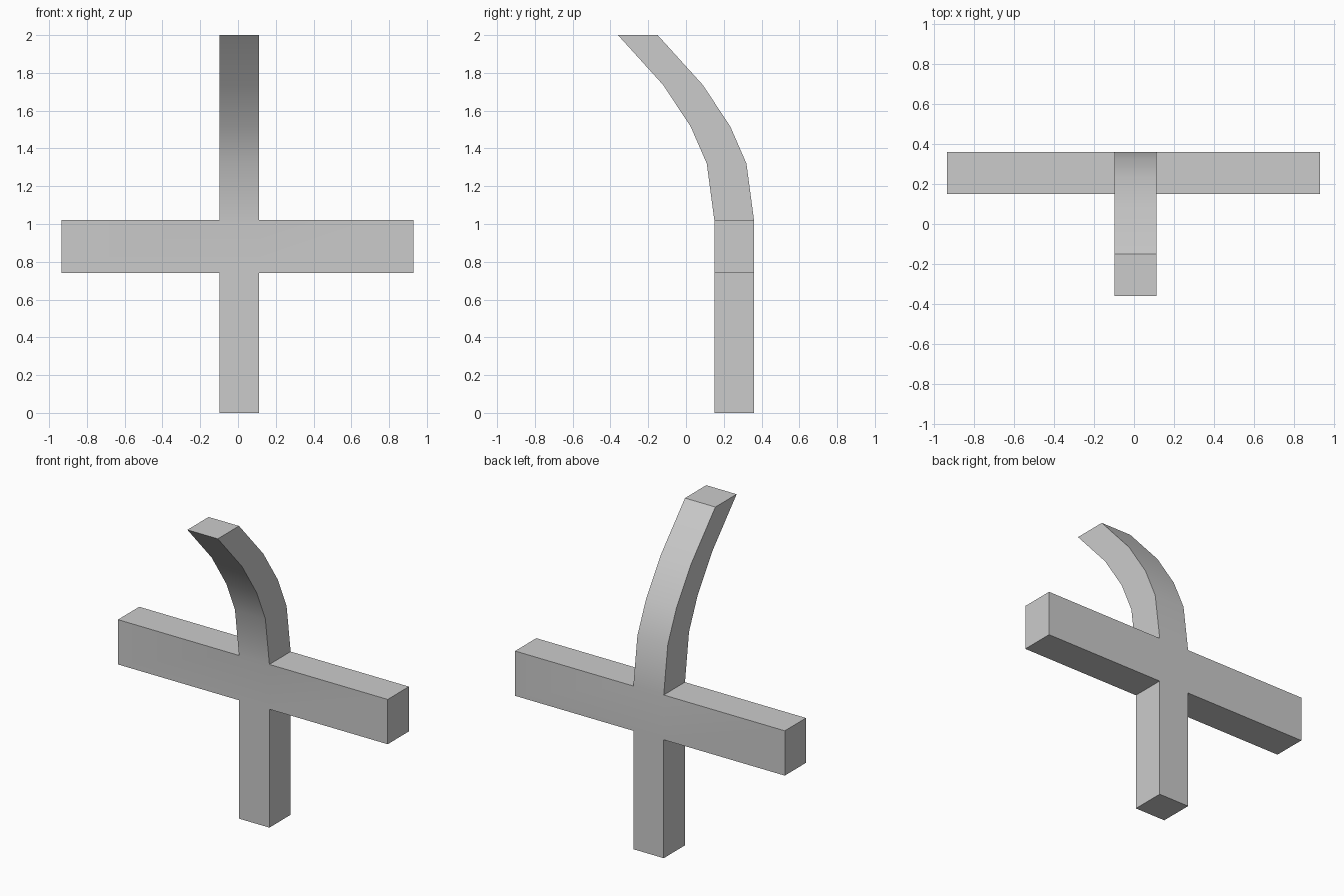
import bpy, bmesh, math
from mathutils import Vector

if "Cube" in bpy.data.objects:
    bpy.data.objects.remove(bpy.data.objects["Cube"])

X0, X1 = -0.098, 0.112        # post width
Y0, Y1 = 0.15, 0.36           # post and bar depth
Z0, Z1 = 0.74, 1.02           # bar height
ARM_L, ARM_R = -0.935, 0.93   # bar ends

grey = bpy.data.materials.new("light grey")
grey.diffuse_color = (0.6, 0.6, 0.6, 1)
grey.use_nodes = True
grey.node_tree.nodes["Principled BSDF"].inputs["Base Color"].default_value = grey.diffuse_color

bm = bmesh.new()

# central block where the post and the bar cross
bmesh.ops.create_cube(bm, size=1)
for v in bm.verts:
    v.co = Vector((X1 if v.co.x > 0 else X0,
                   Y1 if v.co.y > 0 else Y0,
                   Z1 if v.co.z > 0 else Z0))
bm.normal_update()


def face_towards(direction):
    return max(bm.faces, key=lambda f: f.normal.dot(Vector(direction)))


def extrude(face, offset):
    new = bmesh.ops.extrude_discrete_faces(bm, faces=[face])["faces"][0]
    bmesh.ops.translate(bm, verts=new.verts, vec=offset)
    return new


left, right = face_towards((-1, 0, 0)), face_towards((1, 0, 0))
bottom, top = face_towards((0, 0, -1)), face_towards((0, 0, 1))

# two arms and the lower post
extrude(left, (ARM_L - X0, 0, 0))
extrude(right, (ARM_R - X1, 0, 0))
extrude(bottom, (0, 0, -Z0))

# upper post curving forward
y, z = Y0, Z1
for ny, nz in [(0.11, 1.32), (0.025, 1.515), (-0.12, 1.735), (-0.36, 2.0)]:
    top = extrude(top, (0, ny - y, nz - z))
    y, z = ny, nz

bmesh.ops.recalc_face_normals(bm, faces=bm.faces)
mesh = bpy.data.meshes.new("curved_cross")
bm.to_mesh(mesh)
bm.free()
mesh.materials.append(grey)
cross = bpy.data.objects.new("curved_cross", mesh)
bpy.context.collection.objects.link(cross)

# smooth along the curve, sharp at the corners
bpy.context.view_layer.objects.active = cross
cross.select_set(True)
bpy.ops.object.shade_smooth_by_angle(angle=math.radians(30))
